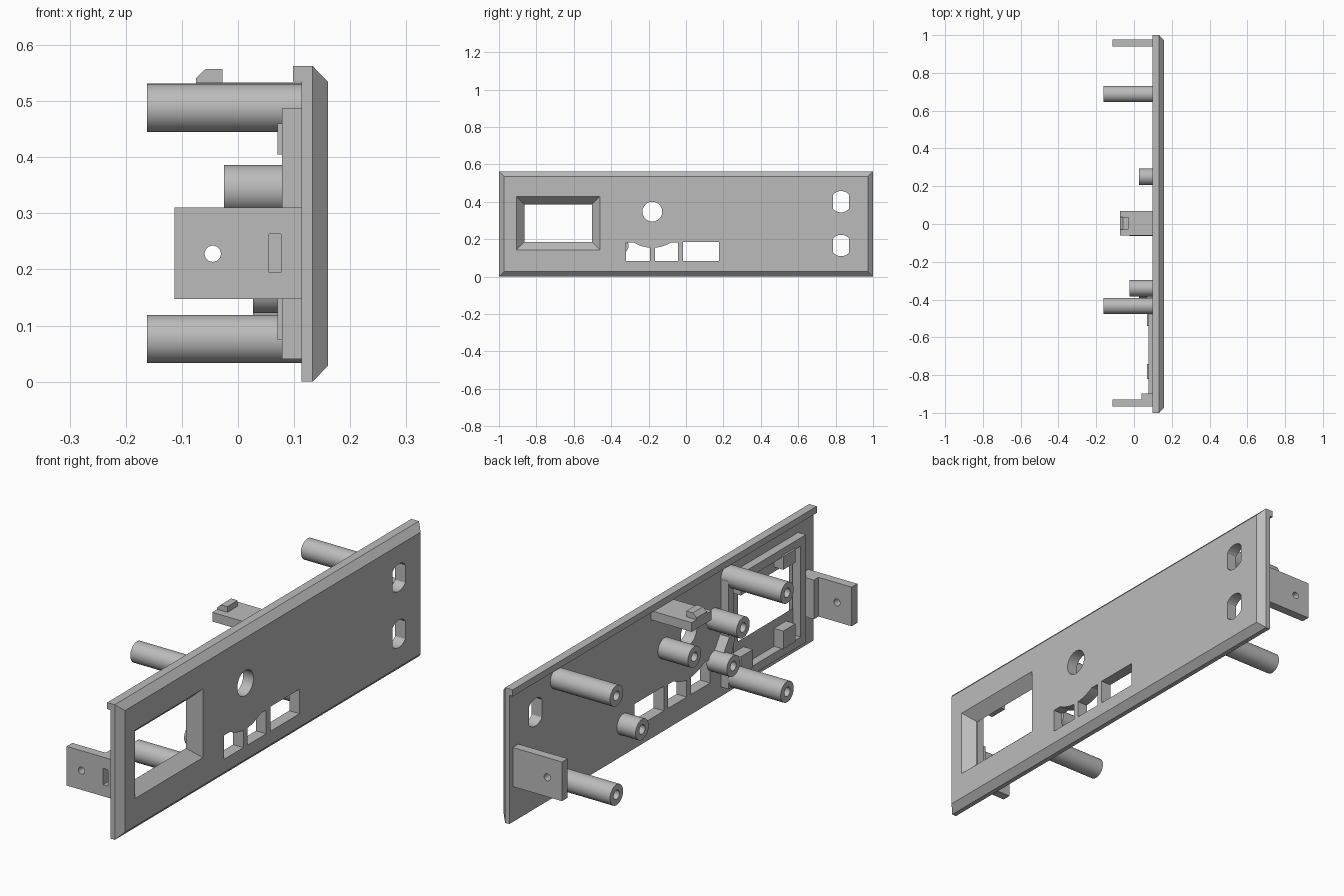
import bpy, bmesh
from math import sin, cos, pi, sqrt, radians

cube = bpy.data.objects.get("Cube")
if cube:
    bpy.data.objects.remove(cube, do_unlink=True)

grey = bpy.data.materials.new("plain grey")
grey.use_nodes = True
grey.diffuse_color = (0.5, 0.5, 0.5, 1)
grey.node_tree.nodes["Principled BSDF"].inputs["Base Color"].default_value = (0.5, 0.5, 0.5, 1)


def loft(name, sections, cyclic=False):
    """Skin a list of equal-length point rings, capped or joined end to end."""
    bm = bmesh.new()
    rings = [[bm.verts.new(p) for p in s] for s in sections]
    n = len(rings[0])
    pairs = list(zip(rings, rings[1:]))
    if cyclic:
        pairs.append((rings[-1], rings[0]))
    else:
        bm.faces.new(rings[0])
        bm.faces.new(rings[-1])
    for a, b in pairs:
        for i in range(n):
            j = (i + 1) % n
            bm.faces.new((a[i], a[j], b[j], b[i]))
    bmesh.ops.recalc_face_normals(bm, faces=bm.faces)
    mesh = bpy.data.meshes.new(name)
    bm.to_mesh(mesh)
    bm.free()
    mesh.materials.append(grey)
    obj = bpy.data.objects.new(name, mesh)
    bpy.context.collection.objects.link(obj)
    return obj


def at_x(x, outline):
    return [(x, y, z) for y, z in outline]


def rect(y0, y1, z0, z1, inset=0):
    y0, y1, z0, z1 = y0 + inset, y1 - inset, z0 + inset, z1 - inset
    return [(y0, z0), (y1, z0), (y1, z1), (y0, z1)]


def circle(y, z, r, n=40):
    return [(y + r * cos(2 * pi * i / n), z + r * sin(2 * pi * i / n)) for i in range(n)]


def prism(name, outline, x0, x1):
    return loft(name, [at_x(x0, outline), at_x(x1, outline)])


def box(name, x0, x1, y0, y1, z0, z1):
    return prism(name, rect(y0, y1, z0, z1), x0, x1)


def activate(obj):
    bpy.ops.object.select_all(action='DESELECT')
    obj.select_set(True)
    bpy.context.view_layer.objects.active = obj


def smooth(obj):
    activate(obj)
    bpy.ops.object.shade_smooth_by_angle(angle=radians(25))


def cut(obj, cutters):
    activate(obj)
    for c in cutters:
        c.hide_render = True
        mod = obj.modifiers.new("cut", 'BOOLEAN')
        mod.operation = 'DIFFERENCE'
        mod.solver = 'EXACT'
        mod.object = c
        bpy.ops.object.modifier_apply(modifier=mod.name)
        bpy.data.objects.remove(c, do_unlink=True)


BACK, FRONT, TOP = 0.113, 0.16, 0.5625

# Face panel with bevelled front edges
panel_rect = (-1, 1, 0, TOP)
panel = loft("face_panel", [at_x(BACK, rect(*panel_rect)), at_x(0.133, rect(*panel_rect)),
                            at_x(FRONT, rect(*panel_rect, 0.028))])

# Tapered display window
win = (-0.907, -0.46, 0.143, 0.428)
cutters = [loft("window_cutter", [at_x(0.05, rect(*win, 0.043)), at_x(BACK, rect(*win, 0.043)),
                                  at_x(FRONT, rect(*win)), at_x(0.207, rect(*win, -0.043))])]

# Round knob hole and the button slots curving around it
KY, KZ, KR = -0.18, 0.347, 0.193
cutters.append(prism("knob_cutter", circle(KY, KZ, 0.053), 0.05, 0.25))
for y0, y1 in ((-0.32, -0.193), (-0.166, -0.043)):
    ys = [y1 + (y0 - y1) * i / 24 for i in range(25)]
    arc = [(y, min(0.182, KZ - sqrt(KR ** 2 - (y - KY) ** 2))) for y in ys]
    cutters.append(prism("button_cutter", [(y0, 0.083), (y1, 0.083)] + arc, 0.05, 0.25))
cutters.append(box("slot_cutter", 0.05, 0.25, -0.016, 0.176, 0.083, 0.185))

# Flat-sided round jack holes
for z in (0.4, 0.166):
    flat = [(max(0.786, min(0.872, y)), zz) for y, zz in circle(0.829, z, 0.057, 64)]
    clean = [p for i, p in enumerate(flat)
             if not (p[0] in (0.786, 0.872) and flat[i - 1][0] == p[0]
                     and flat[(i + 1) % 64][0] == p[0])]
    cutters.append(prism("jack_cutter", clean, 0.05, 0.25))
cut(panel, cutters)
smooth(panel)

# Lip along the top of the back
box("top_lip", 0.098, 0.12, -1, 1, 0.535, TOP)


# Hollow screw posts on the back
def post(name, y, z, tip):
    steps = ((0.12, 0.043), (tip, 0.043), (tip, 0.019), (min(tip + 0.15, 0.105), 0.019))
    smooth(loft(name, [at_x(x, circle(y, z, r)) for x, r in steps]))


for y in (-0.434, 0.688):
    for z in (0.076, 0.488):
        post("long_post", y, z, -0.162)
for y in (-0.34, -0.02):
    post("knob_post", y, 0.343, -0.025)
post("right_button_post", -0.35, 0.165, 0.027)
post("left_button_post", 0.25, 0.13, 0.027)

# Web joining the button post to the display frame
prism("post_web", [(-0.33, 0.18), (-0.385, 0.26), (-0.43, 0.26), (-0.393, 0.165)], 0.07, 0.12)

# Raised frame behind the window, with corner rests
frame = (-0.9, -0.39, 0.04, 0.488)
loft("display_frame", [at_x(0.115, rect(*frame)), at_x(0.078, rect(*frame)),
                       at_x(0.078, rect(*frame, 0.035)), at_x(0.115, rect(*frame, 0.035))], cyclic=True)
for y in (-0.78, -0.5):
    for z0, z1 in ((0.075, 0.15), (0.405, 0.46)):
        box("corner_rest", 0.07, 0.115, y - 0.04, y + 0.04, z0, z1)

# End tabs with screw holes
for name, y0, y1 in (("left_tab", 0.94, 0.977), ("right_tab", -0.965, -0.928)):
    tab = box(name, -0.113, 0.12, y0, y1, 0.147, 0.31)
    hole = [(-0.045 + a, b) for a, b in circle(0, 0.228, 0.0145, 24)]
    drills = [loft("tab_drill", [[(x, y, z) for x, z in hole] for y in (y0 - 0.05, y1 + 0.05)])]
    if name == "right_tab":
        drills.append(box("tab_slot", 0.055, 0.077, y0 - 0.05, y1 + 0.05, 0.195, 0.263))
    cut(tab, drills)
    smooth(tab)
box("right_tab_step", 0.04, 0.12, -0.93, -0.898, 0.147, 0.31)

# Top latch with a ramped catch
box("latch_tab", -0.075, 0.12, -0.062, 0.07, 0.495, 0.533)
catch = [(-0.075, 0.53), (-0.028, 0.53), (-0.028, 0.557), (-0.058, 0.557), (-0.075, 0.541)]
loft("latch_catch", [[(x, y, z) for x, z in catch] for y in (-0.03, 0.038)])
